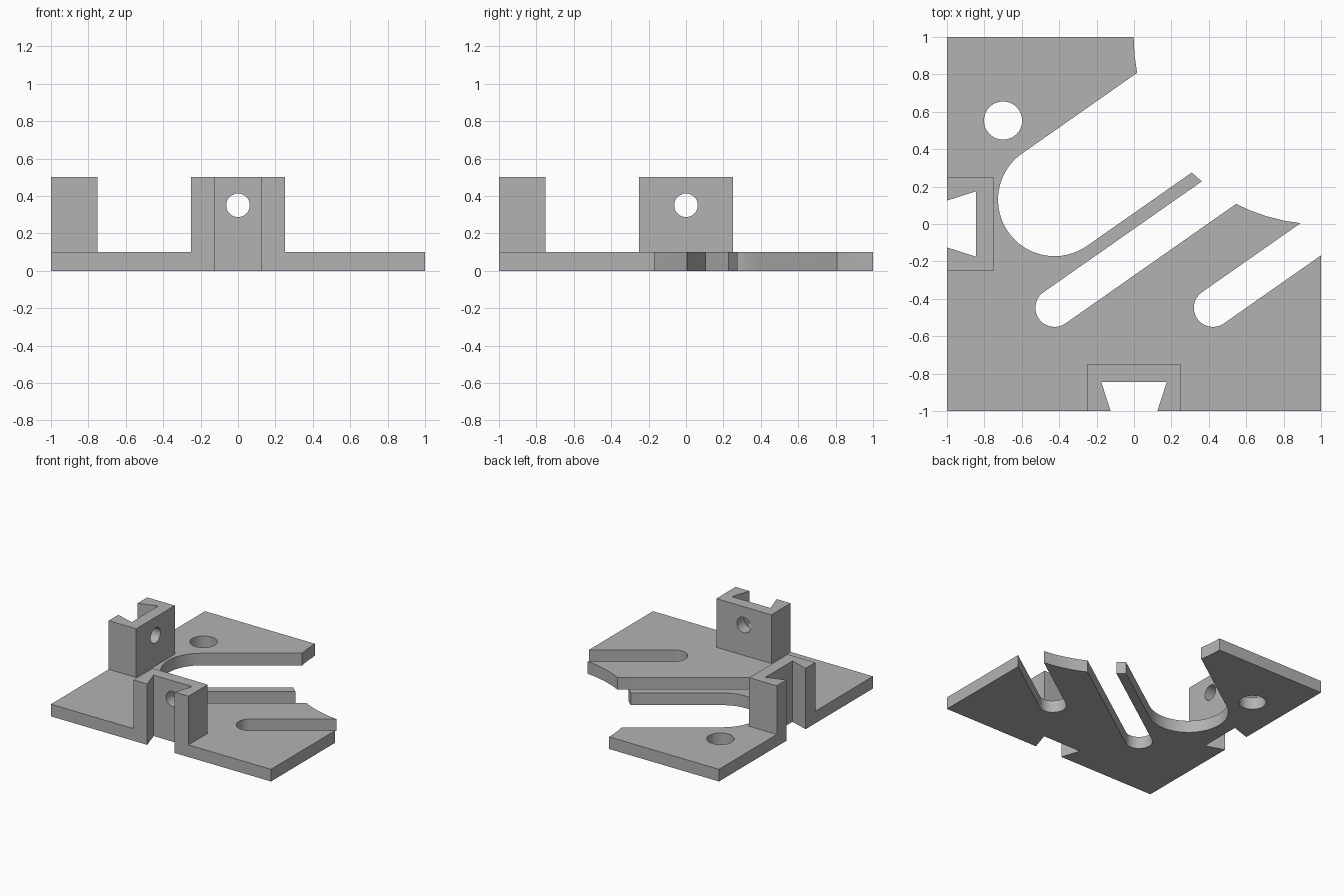
import bpy, bmesh
from math import cos, sin, pi, radians
from mathutils import Matrix, Vector

cube = bpy.data.objects.get("Cube")
if cube:
    bpy.data.objects.remove(cube, do_unlink=True)

grey = bpy.data.materials.new("plain grey")
grey.use_nodes = True
colour = (0.45, 0.45, 0.45, 1)
grey.diffuse_color = colour
grey.node_tree.nodes["Principled BSDF"].inputs["Base Color"].default_value = colour


def prism(name, outline, low, high, matrix=Matrix()):
    """Extrude a flat outline from low to high, then place it."""
    bm = bmesh.new()
    face = bm.faces.new([bm.verts.new((x, y, low)) for x, y in outline])
    made = bmesh.ops.extrude_face_region(bm, geom=[face])["geom"]
    top = [v for v in made if isinstance(v, bmesh.types.BMVert)]
    bmesh.ops.translate(bm, verts=top, vec=(0, 0, high - low))
    bmesh.ops.transform(bm, matrix=matrix, verts=bm.verts)
    bmesh.ops.recalc_face_normals(bm, faces=bm.faces)
    mesh = bpy.data.meshes.new(name)
    bm.to_mesh(mesh)
    bm.free()
    mesh.materials.append(grey)
    obj = bpy.data.objects.new(name, mesh)
    bpy.context.collection.objects.link(obj)
    return obj


def rectangle(x0, x1, y0, y1):
    return [(x0, y0), (x1, y0), (x1, y1), (x0, y1)]


def arc(radius, start, end, steps):
    angles = [start + (end - start) * i / steps for i in range(steps + 1)]
    return [(radius * cos(a), radius * sin(a)) for a in angles]


def circle(radius, steps=48):
    return arc(radius, 0, 2 * pi, steps)[:-1]


def combine(target, tool, operation):
    """Apply a boolean and discard the tool."""
    tool.hide_render = True
    mod = target.modifiers.new("combine", "BOOLEAN")
    mod.object, mod.operation, mod.solver = tool, operation, "EXACT"
    bpy.context.view_layer.objects.active = target
    bpy.ops.object.modifier_apply(modifier=mod.name)
    bpy.data.objects.remove(tool, do_unlink=True)


# Flat base plate
plate = prism("slotted_bracket_plate", rectangle(-1, 1, -1, 1), 0, 0.1)

# Upright sockets on the front and right edges, each with a dovetail and pin hole
turns = [Matrix(), Matrix.Rotation(-pi / 2, 4, "Z")]
for turn in turns:
    block = prism("socket_block", rectangle(-0.25, 0.25, -1, -0.75), 0.05, 0.5, turn)
    combine(plate, block, "UNION")
for turn in turns:
    flare = 0.05 / 0.155
    mouth = 0.125 - 0.1 * flare
    dovetail = [(-mouth, -1.1), (mouth, -1.1), (0.175, -0.845), (-0.175, -0.845)]
    combine(plate, prism("dovetail_cutter", dovetail, -0.1, 0.6, turn), "DIFFERENCE")
    place = turn @ Matrix.Translation((0, -0.8, 0.35)) @ Matrix.Rotation(pi / 2, 4, "X")
    combine(plate, prism("pin_cutter", circle(0.063, 32), -0.1, 0.1, place), "DIFFERENCE")

# Rounded corner bite and round hole in the plate
for centre, radius, steps in [((1, 1), 1.002, 64), ((-0.7, 0.553), 0.102, 48)]:
    place = Matrix.Translation((*centre, 0))
    combine(plate, prism("round_cutter", circle(radius, steps), -0.1, 0.3, place), "DIFFERENCE")

# Slanted slots with round inner ends
slots = [((-0.425, 0.13), 0.302, 1.2), ((-0.425, -0.448), 0.102, 1.5), ((0.422, -0.448), 0.102, 1.0)]
for centre, radius, length in slots:
    outline = arc(radius, pi / 2, 3 * pi / 2, 32) + [(length, -radius), (length, radius)]
    place = Matrix.Translation((*centre, 0)) @ Matrix.Rotation(radians(35), 4, "Z")
    combine(plate, prism("slot_cutter", outline, -0.1, 0.3, place), "DIFFERENCE")

# Smooth the curved walls while keeping edges sharp
bpy.ops.object.select_all(action="DESELECT")
plate.select_set(True)
bpy.context.view_layer.objects.active = plate
bpy.ops.object.shade_smooth_by_angle(angle=radians(30))
